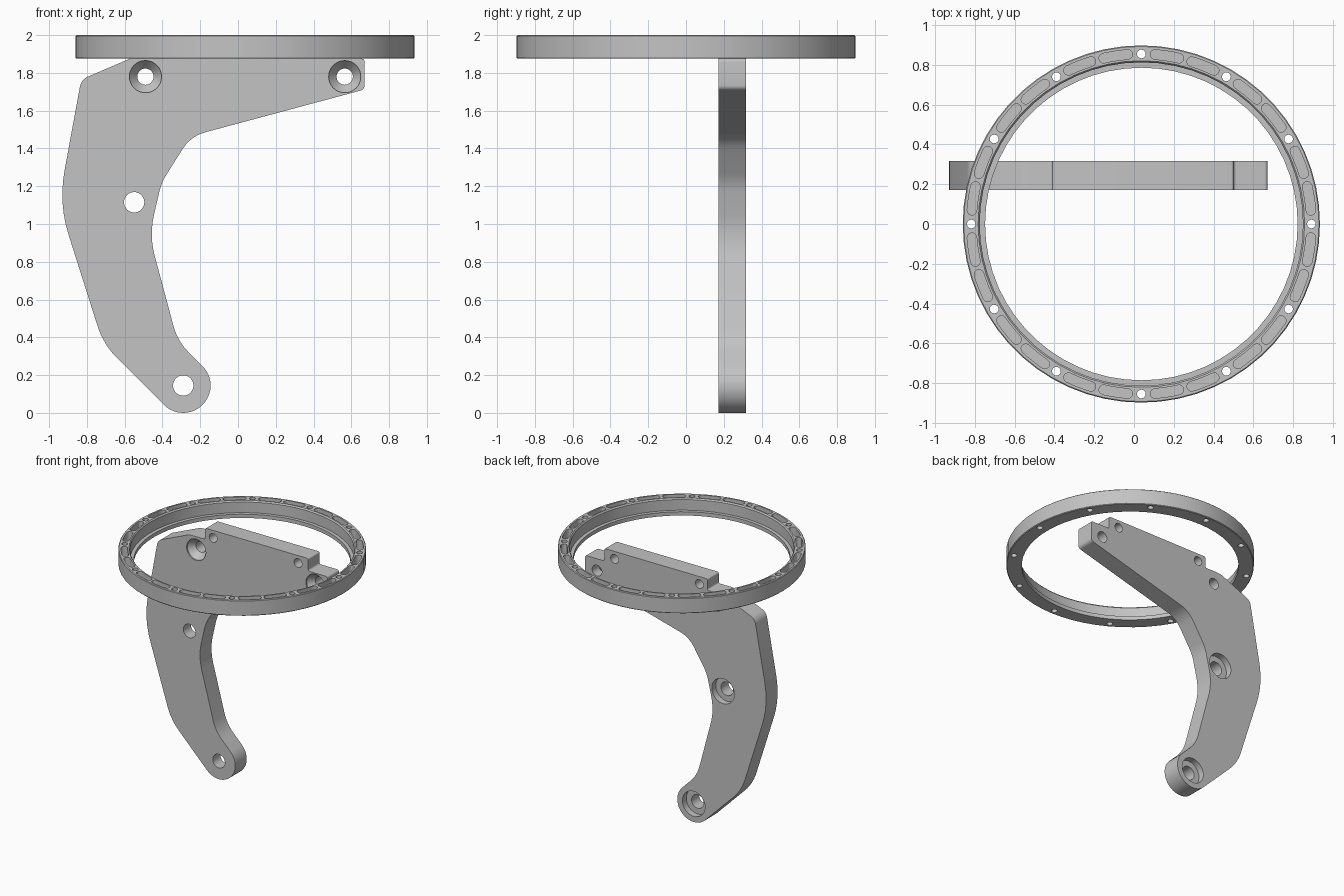
import bpy, bmesh
from math import sin, cos, tan, pi, radians, degrees, atan2
from mathutils import Vector

cube = bpy.data.objects.get("Cube")
if cube:
    bpy.data.objects.remove(cube)

grey = bpy.data.materials.new("machined_grey")
grey.use_nodes = True
colour = (0.55, 0.55, 0.55, 1)
grey.diffuse_color = colour
grey.node_tree.nodes["Principled BSDF"].inputs["Base Color"].default_value = colour

RING_X, RING_R = 0.037, 0.897      # ring centre and outer radius
RING_LOW, RING_TOP = 1.875, 2.0
PLATE_FRONT, PLATE_BACK = 0.172, 0.317


def along_z(u, v, w):
    return (u, v, w)


def along_y(u, v, w):
    return (u, w, v)


def skin(bm, loops, wrap=False):
    """Bridge equal loops of points; cap the ends unless they wrap round."""
    rows = [[bm.verts.new(p) for p in loop] for loop in loops]
    n = len(rows[0])
    for k in range(len(rows) if wrap else len(rows) - 1):
        a, b = rows[k], rows[(k + 1) % len(rows)]
        for i in range(n):
            j = (i + 1) % n
            bm.faces.new((a[i], a[j], b[j], b[i]))
    if not wrap:
        bm.faces.new(rows[0][::-1])
        bm.faces.new(rows[-1])


def lathe(bm, profile, cx, cy, axis, n, wrap=False):
    """Spin (radius, height) points round an axis through (cx, cy)."""
    turns = [2 * pi * i / n for i in range(n)]
    skin(bm, [[axis(cx + r * cos(t), cy + r * sin(t), h) for t in turns]
              for r, h in profile], wrap)


def prism(bm, outline, low, high, axis):
    skin(bm, [[axis(u, v, h) for u, v in outline] for h in (low, high)])


def arc(cx, cy, r, start, end, steps):
    angles = [radians(start + (end - start) * i / steps) for i in range(steps + 1)]
    return [(cx + r * cos(a), cy + r * sin(a)) for a in angles]


def fillet(before, corner, after, r, steps=6):
    """Points of a round corner tangent to both neighbouring edges."""
    p = Vector(corner)
    a = (Vector(before) - p).normalized()
    b = (Vector(after) - p).normalized()
    half = a.angle(b) / 2
    centre = p + (a + b).normalized() * r / sin(half)
    start, end = [p + d * r / tan(half) - centre for d in (a, b)]
    first = degrees(atan2(start.y, start.x))
    sweep = (degrees(atan2(end.y, end.x)) - first + 180) % 360 - 180
    return arc(centre.x, centre.y, r, first, first + sweep, steps)


def make(name, bm):
    bmesh.ops.recalc_face_normals(bm, faces=bm.faces)
    mesh = bpy.data.meshes.new(name)
    bm.to_mesh(mesh)
    bm.free()
    obj = bpy.data.objects.new(name, mesh)
    bpy.context.collection.objects.link(obj)
    mesh.materials.append(grey)
    return obj


def cut_and_shade(obj, cutter):
    cutter.hide_render = True
    mod = obj.modifiers.new("cut", 'BOOLEAN')
    mod.object, mod.operation, mod.solver = cutter, 'DIFFERENCE', 'EXACT'
    bpy.ops.object.select_all(action='DESELECT')
    bpy.context.view_layer.objects.active = obj
    obj.select_set(True)
    bpy.ops.object.modifier_apply(modifier=mod.name)
    bpy.data.objects.remove(cutter)
    bpy.ops.object.shade_smooth_by_angle(angle=radians(25))


# Mounting ring with a thin inner lip at the bottom
bm = bmesh.new()
section = [(RING_R - 0.005, RING_LOW), (RING_R, RING_LOW + 0.005),
           (RING_R, RING_TOP - 0.005), (RING_R - 0.005, RING_TOP),
           (0.82, RING_TOP), (0.812, RING_TOP - 0.01), (0.812, RING_LOW + 0.03),
           (0.785, RING_LOW + 0.03), (0.785, RING_LOW)]
lathe(bm, section, RING_X, 0, along_z, 60, wrap=True)
ring = make("mounting_ring", bm)

# Ring cutters: twelve bolt holes with two rounded pockets between each pair
bm = bmesh.new()
mid, half_width = 0.854, 0.024
for k in range(12):
    a = radians(30 * k)
    lathe(bm, [(0.022, 1.8), (0.022, 2.1)], RING_X + mid * cos(a), mid * sin(a), along_z, 16)
    for start in (4.6, 17.2):
        lo, hi = 30 * k + start, 30 * k + start + 8.2
        ends = [(RING_X + mid * cos(radians(t)), mid * sin(radians(t))) for t in (lo, hi)]
        outline = (arc(RING_X, 0, mid + half_width, lo, hi, 4)
                   + arc(*ends[1], half_width, hi, hi + 180, 6)[1:-1]
                   + arc(RING_X, 0, mid - half_width, hi, lo, 4)
                   + arc(*ends[0], half_width, lo + 180, lo + 360, 6)[1:-1])
        prism(bm, outline, RING_TOP - 0.08, RING_TOP + 0.1, along_z)
cut_and_shade(ring, make("ring_cutter", bm))

# Curved support plate: a round foot, then corners as (x, z, fillet radius)
foot = (-0.29, 0.145)
foot_arc = arc(*foot, 0.145, 223, 405, 20)
corners = [(-0.32, 0.38, 0.3), (-0.47, 0.94, 0.45), (-0.405, 1.22, 0.3),
           (-0.25, 1.465, 0.2), (0.67, 1.712, 0.03), (0.67, 1.875, 0.015),
           (0.5, 1.875, 0.015), (0.5, 1.975, 0.012), (-0.41, 1.975, 0.012),
           (-0.41, 1.885, 0.012), (-0.55, 1.885, 0.15), (-0.83, 1.765, 0.07),
           (-0.95, 1.11, 0.7), (-0.713, 0.363, 0.42)]
path = [foot_arc[-1]] + [c[:2] for c in corners] + [foot_arc[0]]
outline = list(foot_arc)
for i, (x, z, r) in enumerate(corners):
    outline += fillet(path[i], (x, z), path[i + 2], r)
bm = bmesh.new()
prism(bm, outline, PLATE_FRONT, PLATE_BACK, along_y)
plate = make("support_plate", bm)

# Plate cutters
bm = bmesh.new()
for x, z in ((-0.49, 1.78), (0.565, 1.78)):          # countersunk from the front
    lathe(bm, [(0.085, 0.1), (0.085, PLATE_FRONT + 0.01), (0.043, PLATE_FRONT + 0.06),
               (0.043, 0.4)], x, z, along_y, 32)
for x, z in ((-0.55, 1.115), foot):                  # counterbored from the back
    lathe(bm, [(0.054, 0.1), (0.054, PLATE_BACK - 0.05), (0.1, PLATE_BACK - 0.05),
               (0.1, 0.4)], x, z, along_y, 32)
for x in (-0.34, 0.41):                              # plain holes in the top block
    lathe(bm, [(0.035, 0.1), (0.035, 0.4)], x, 1.915, along_y, 24)
cut_and_shade(plate, make("plate_cutter", bm))
